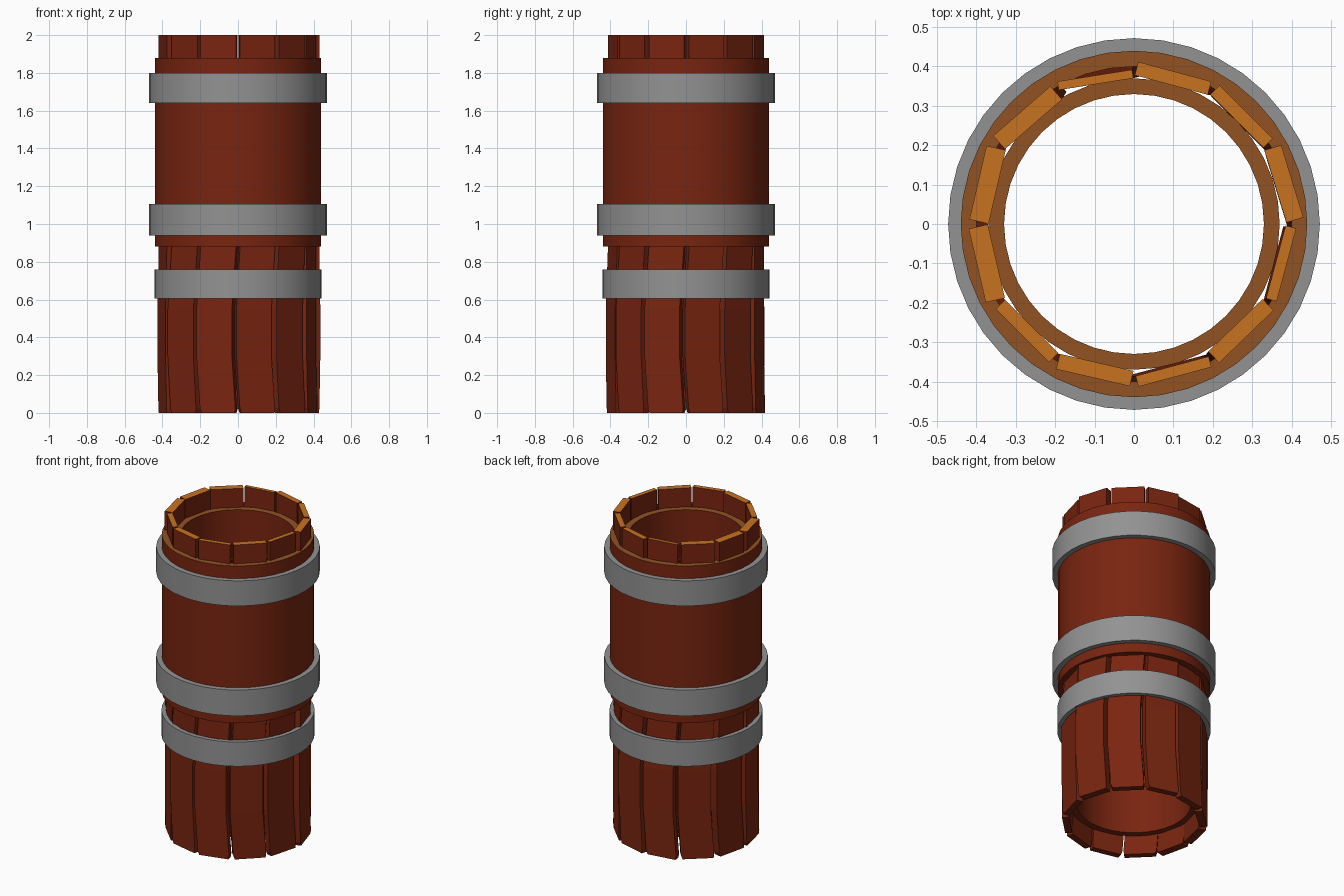
import bpy
import bmesh
from math import radians, sin, cos, pi
from mathutils import Matrix, Vector

cube = bpy.data.objects.get("Cube")
if cube:
    bpy.data.objects.remove(cube, do_unlink=True)


def material(name, rgb):
    m = bpy.data.materials.new(name)
    m.use_nodes = True
    m.diffuse_color = (*rgb, 1)
    m.node_tree.nodes["Principled BSDF"].inputs["Base Color"].default_value = (*rgb, 1)
    return m


red_wood = material("red wood", (0.19, 0.018, 0.005))
cut_wood = material("cut orange wood", (0.58, 0.17, 0.015))
rim_wood = material("brown rim wood", (0.283, 0.084, 0.017))
steel = material("grey metal", (0.29, 0.29, 0.29))


def finish(name, bm, side, top, smooth):
    """Store the mesh, giving upward faces the top material."""
    bmesh.ops.recalc_face_normals(bm, faces=bm.faces[:])
    for f in bm.faces:
        f.material_index = 1 if f.normal.z > 0.7 else 0
    mesh = bpy.data.meshes.new(name)
    bm.to_mesh(mesh)
    bm.free()
    mesh.materials.append(side)
    mesh.materials.append(top)
    obj = bpy.data.objects.new(name, mesh)
    bpy.context.collection.objects.link(obj)
    if smooth:
        bpy.ops.object.select_all(action='DESELECT')
        bpy.context.view_layer.objects.active = obj
        obj.select_set(True)
        bpy.ops.object.shade_smooth_by_angle(angle=radians(30))
    return obj


def ring(name, inner, outer, z0, z1, side, top, sides=40):
    """Hollow tube spun from a rectangular section."""
    bm = bmesh.new()
    loops = []
    for r, z in ((inner, z0), (outer, z0), (outer, z1), (inner, z1)):
        loops.append([bm.verts.new((r * cos(2 * pi * i / sides), r * sin(2 * pi * i / sides), z))
                      for i in range(sides)])
    for a, b in zip(loops, loops[1:] + loops[:1]):
        for i in range(sides):
            j = (i + 1) % sides
            bm.faces.new((a[i], a[j], b[j], b[i]))
    return finish(name, bm, side, top, True)


# Plain tubes inside and outside the planks
ring("inner_tube", 0.33, 0.37, 0.12, 1.88, red_wood, rim_wood)
ring("outer_tube", 0.40, 0.44, 0.88, 1.88, red_wood, rim_wood)

# Metal bands
ring("upper_band", 0.44, 0.472, 1.64, 1.80, steel, steel)
ring("middle_band", 0.44, 0.472, 0.94, 1.105, steel, steel)
ring("lower_band", 0.415, 0.442, 0.605, 0.76, steel, steel)

# Plank sections from bottom to top: height, sideways bend, extra width
SECTIONS = ((0, 0.0, -0.012), (0.025, -0.003, 0), (0.3, -0.022, 0),
            (0.55, -0.022, 0), (0.88, 0, 0), (2, 0, 0))


def plank(name, angle, radius, thickness, yaw):
    """Bent board standing on the circle."""
    bm = bmesh.new()
    turn = Matrix.Rotation(radians(angle), 4, 'Z')
    tilt = Matrix.Rotation(radians(yaw), 4, 'Z')
    rows = []
    for z, bend, extra in SECTIONS:
        half = 0.096 + extra / 2
        # The lower ends are a little thicker
        thick = thickness if z > 0.8 else max(thickness, 0.04)
        out = radius if z > 0.8 else max(radius, 0.388)
        row = []
        for sx, sy in ((-1, -1), (1, -1), (1, 1), (-1, 1)):
            p = tilt @ Vector((sx * thick / 2, sy * half, 0))
            p += Vector((out, bend, z))
            row.append(bm.verts.new(turn @ p))
        rows.append(row)
    bm.faces.new(rows[0])
    bm.faces.new(rows[-1])
    for a, b in zip(rows, rows[1:]):
        for i in range(4):
            j = (i + 1) % 4
            bm.faces.new((a[i], a[j], b[j], b[i]))
    finish(name, bm, red_wood, cut_wood, False)


# Ring of uneven planks: radius, thickness, yaw
PLANKS = ((0.394, 0.045, 2), (0.386, 0.033, 0), (0.383, 0.035, 0), (0.379, 0.022, -6),
          (0.382, 0.045, -4), (0.385, 0.05, 2), (0.387, 0.05, -2), (0.384, 0.033, 0),
          (0.384, 0.04, 2), (0.388, 0.028, 0), (0.384, 0.04, -1), (0.387, 0.028, 0))
for i, (radius, thickness, yaw) in enumerate(PLANKS):
    plank(f"plank_{i + 1}", 15 + 30 * i, radius, thickness, yaw)
